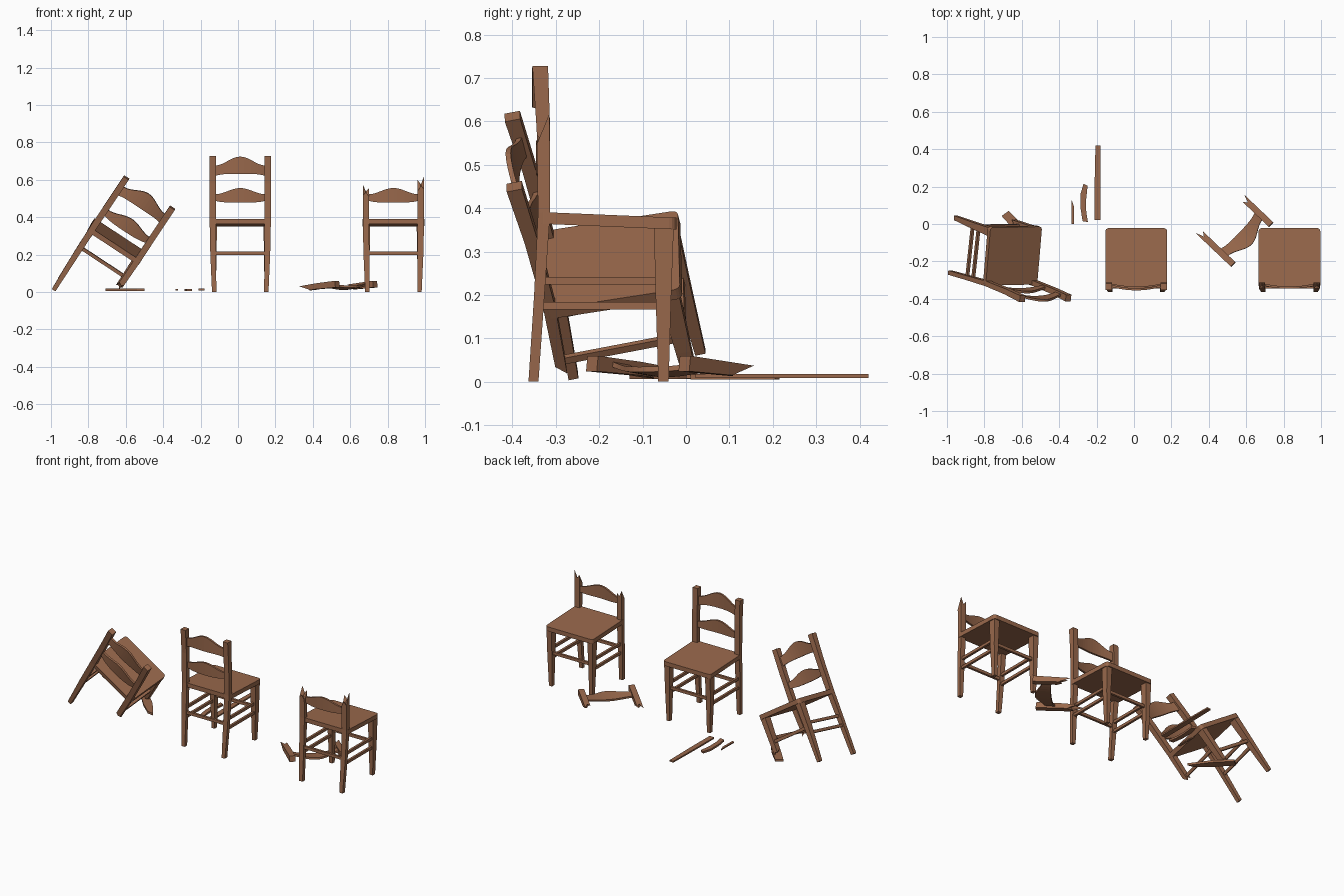
import bpy, bmesh, math
from mathutils import Matrix, Vector

if "Cube" in bpy.data.objects:
    bpy.data.objects.remove(bpy.data.objects["Cube"])

wood = bpy.data.materials.new("brown wood")
wood.diffuse_color = (0.32, 0.14, 0.072, 1)
wood.use_nodes = True
wood.node_tree.nodes["Principled BSDF"].inputs["Base Color"].default_value = wood.diffuse_color


def make(name, bm, matrix):
    bmesh.ops.recalc_face_normals(bm, faces=bm.faces)
    me = bpy.data.meshes.new(name)
    bm.to_mesh(me)
    bm.free()
    me.materials.append(wood)
    ob = bpy.data.objects.new(name, me)
    ob.matrix_world = matrix
    bpy.context.collection.objects.link(ob)


# Leg profiles: z, inner x, outer x, back y, front y
BACK = [(0, .128, .151, -.363, -.340), (.2, .129, .160, -.350, -.326), (.39, .130, .164, -.341, -.313),
        (.58, .130, .164, -.344, -.313), (.728, .130, .164, -.354, -.318)]
FRONT = [(0, .130, .151, -.064, -.040), (.2, .127, .158, -.070, -.034), (.362, .124, .160, -.074, -.028)]
RING = [(0, 0), (.5, 0), (1, 0), (1, .5), (1, 1), (.5, 1), (0, 1), (0, .5)]
FLAT = [0] * 9
SPLIT = [.1, .45, .2, .6, 1, .5, .75, .3, .25]      # jagged break heights, last one is the middle


def at(profile, z):
    for a, b in zip(profile, profile[1:]):
        if z <= b[0]:
            break
    t = (z - a[0]) / (b[0] - a[0])
    return [p + (q - p) * t for p, q in zip(a, b)]


def leg(name, M, profile, side, lo=0, hi=None, jag_lo=0, jag_hi=0):
    """Tapered square post; jag values make that end a splintered break."""
    hi = profile[-1][0] if hi is None else hi
    mids = [p[0] for p in profile if lo + max(jag_lo, 0) + .01 < p[0] < hi + min(jag_hi, 0) - .01]
    bm = bmesh.new()

    def vert(u, v, z):
        _, x0, x1, y0, y1 = at(profile, z)
        return bm.verts.new((side * (x0 + (x1 - x0) * u), y0 + (y1 - y0) * v, z))

    rings = []
    levels = [(lo, jag_lo)] + [(z, 0) for z in mids] + [(hi, jag_hi)]
    for z, jag in levels:
        rings.append([vert(u, v, z + jag * SPLIT[i]) for i, (u, v) in enumerate(RING)])
    for a, b in zip(rings, rings[1:]):
        for i in range(8):
            j = (i + 1) % 8
            bm.faces.new((a[i], a[j], b[j], b[i]))
    for ring, (z, jag) in ((rings[0], levels[0]), (rings[-1], levels[-1])):
        if jag:
            c = vert(.5, .5, z + jag * SPLIT[8])
            for i in range(8):
                bm.faces.new((ring[i], ring[(i + 1) % 8], c))
        else:
            bm.faces.new(ring)
    make(name, bm, M)


def slat(name, M, base, top, ends, bottom, y, bow):
    """Back slat with a humped top edge, bowed backwards."""
    bm = bmesh.new()
    n, prev = 14, None
    for i in range(n + 1):
        u = -1 + 2 * i / n
        hump = .5 + .5 * math.cos(math.pi * u)
        zt = ends + (top - ends) * hump
        zb = base + (bottom - base) * (1 - u ** 4)
        yy = y - bow * (1 - u * u)
        cur = [bm.verts.new((u * .136, yy + d, z)) for d, z in
               ((-.006, zb), (.006, zb), (.006, zt), (-.006, zt))]
        if prev:
            for k in range(4):
                bm.faces.new((prev[k], prev[(k + 1) % 4], cur[(k + 1) % 4], cur[k]))
        else:
            bm.faces.new(cur)
        prev = cur
    bm.faces.new(prev)
    make(name, bm, M)


def top_slat(M):
    slat("top_back_slat", M, .62, .724, .676, .632, -.330, .019)


def prism(name, M, outline, z0, z1, slope=0):
    """Extruded flat outline; slope tilts it along y."""
    bm = bmesh.new()
    lo = [bm.verts.new((x, y, z0 + slope * y)) for x, y in outline]
    up = [bm.verts.new((x, y, z1 + slope * y)) for x, y in outline]
    bm.faces.new(lo)
    bm.faces.new(up)
    for i in range(len(lo)):
        j = (i + 1) % len(lo)
        bm.faces.new((lo[i], lo[j], up[j], up[i]))
    make(name, bm, M)


def bar(name, M, a, b, w, h):
    """Straight stretcher between two points."""
    a, b = Vector(a), Vector(b)
    d = b - a
    bm = bmesh.new()
    bmesh.ops.create_cube(bm, size=1)
    size = (d.length, w, h) if abs(d.x) > abs(d.y) else (w, d.length, h)
    bmesh.ops.scale(bm, vec=size, verts=bm.verts)
    bmesh.ops.translate(bm, vec=(a + b) / 2, verts=bm.verts)
    make(name, bm, M)


def chair(M, left={}, right={}, front_right={}, top=True, fallen=False):
    leg("back_leg_left", M, BACK, -1, **left)
    leg("back_leg_right", M, BACK, 1, **right)
    leg("front_leg_left", M, FRONT, -1)
    leg("front_leg_right", M, FRONT, 1, **front_right)
    # seat with rounded corners
    pts = []
    for cx, cy, a0, r in ((.148, -.039, 0, .017), (-.148, -.039, 90, .017),
                          (-.157, -.328, 180, .008), (.157, -.328, 270, .008)):
        for k in range(5):
            a = math.radians(a0 + k * 22.5)
            pts.append((cx + r * math.cos(a), cy + r * math.sin(a)))
    prism("seat", M, pts, .350, .377, -.042)
    # back slats
    slat("lower_back_slat", M, .488, .556, .522, .478, -.324, .016)
    if top:
        top_slat(M)
    # stretchers
    bar("front_stretcher", M, (-.135, -.052, .208), (.135, -.052, .208), .014, .018)
    if not fallen:
        bar("back_stretcher", M, (-.135, -.338, .208), (.135, -.338, .208), .014, .018)
    for s in (-1, 1):
        for z in (.175, .233):
            if not (fallen and s == 1 and z < .2):
                bar("side_stretcher", M, (s * .143, -.338, z), (s * .143, -.055, z), .014, .017)


def frame(X, Z, local, world):
    """Matrix with given axes that carries the local point to the world point."""
    Z = Vector(Z).normalized()
    X = Vector(X)
    X = (X - Z * X.dot(Z)).normalized()
    R = Matrix((X, Z.cross(X), Z)).transposed()
    return Matrix.Translation(Vector(world) - R @ Vector(local)) @ R.to_4x4()


# Intact chair
chair(Matrix.Translation((.012, 0, 0)))

# Chair with its back snapped off
chair(Matrix.Translation((.831, 0, 0)), left=dict(hi=.50, jag_hi=.075),
      right=dict(hi=.53, jag_hi=.09), top=False)

# Snapped-off back lying on the floor
P = frame((.69, .725, 0), (.715, -.68, .13), (0, -.337, .728), (.632, -.11, .041))
leg("broken_post_left", P, BACK, -1, lo=.56, jag_lo=-.095)
leg("broken_post_right", P, BACK, 1, lo=.60, jag_lo=-.085)
top_slat(P)

# Toppled chair resting on two broken legs
T = frame((.82, .02, -.57), (.54, -.214, .815), (-.14, -.352, 0), (-.985, -.26, .012))
chair(T, right=dict(lo=.235, jag_lo=-.03), front_right=dict(lo=.165, jag_lo=-.035), fallen=True)

# Splinters on the floor
I = Matrix.Identity(4)
prism("long_splinter", I, [(-.212, .022), (-.180, .022), (-.178, .2), (-.180, .42), (-.206, .42), (-.211, .2)],
      .009, .018)
prism("curved_splinter", I, [(-.275, .015), (-.246, .010), (-.255, .06), (-.257, .12), (-.248, .205),
                             (-.270, .215), (-.286, .16), (-.285, .08)], .005, .017)
prism("small_splinter", I, [(-.335, .0), (-.322, .0), (-.320, .09), (-.334, .13)], .008, .015)
prism("leg_splinter", I, [(-.708, .043), (-.67, .07), (-.58, -.02), (-.50, -.13), (-.54, -.125), (-.62, -.055)],
      .006, .019)
